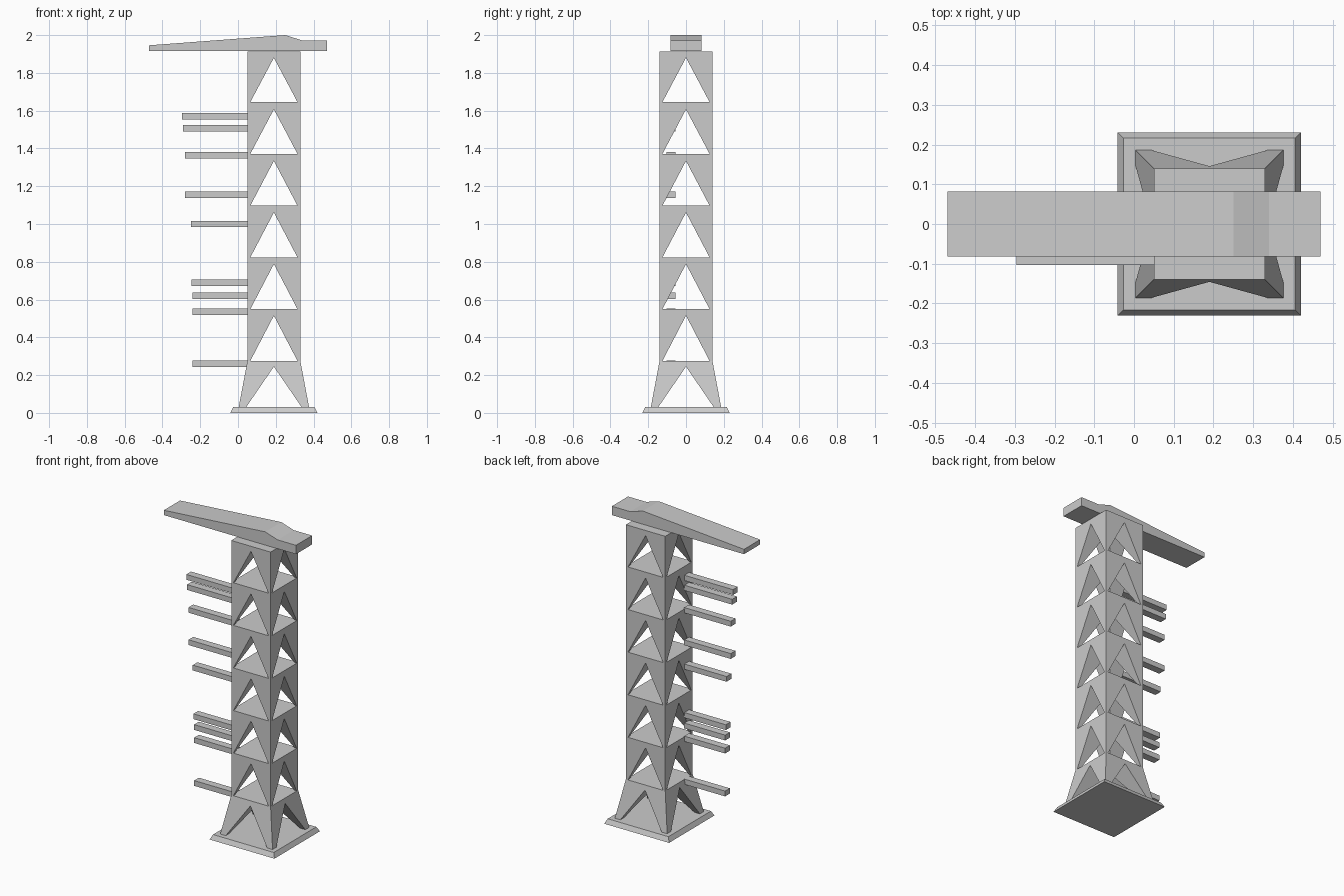
import bpy, bmesh
from mathutils import Vector

if "Cube" in bpy.data.objects:
    bpy.data.objects.remove(bpy.data.objects["Cube"])

CX = 0.19  # tower centre line


def make(name, bm):
    bmesh.ops.recalc_face_normals(bm, faces=bm.faces)
    me = bpy.data.meshes.new(name)
    bm.to_mesh(me)
    bm.free()
    ob = bpy.data.objects.new(name, me)
    bpy.context.collection.objects.link(ob)
    return ob


def prism(bm, pts, offset):
    """Solid from a planar outline pushed along an offset."""
    face = bm.faces.new([bm.verts.new(p) for p in pts])
    res = bmesh.ops.extrude_face_region(bm, geom=[face], use_keep_orig=True)
    verts = [v for v in res["geom"] if isinstance(v, bmesh.types.BMVert)]
    bmesh.ops.translate(bm, verts=verts, vec=Vector(offset))


def square_loft(name, sections):
    """Stack of square sections (half width, height) around the tower axis."""
    bm = bmesh.new()
    rings = [[bm.verts.new((CX + sx * h, sy * h, z))
              for sx, sy in ((-1, -1), (1, -1), (1, 1), (-1, 1))]
             for h, z in sections]
    for a, b in zip(rings, rings[1:]):
        for i in range(4):
            j = (i + 1) % 4
            bm.faces.new((a[i], a[j], b[j], b[i]))
    bm.faces.new(rings[0])
    bm.faces.new(rings[-1])
    return make(name, bm)


# Base plate with bevelled rim
square_loft("base_plate", [(0.231, 0), (0.216, 0.03)])

# Tower body with splayed foot
tower = square_loft("tower", [(0.187, 0.026), (0.14, 0.275), (0.14, 1.913)])

# Triangular openings: (half width, bottom, apex)
holes = [(0.154, 0.02, 0.245)]
holes += [(0.125, 0.275 + 0.274 * i, 0.515 + 0.273 * i) for i in range(6)]

# Cut the openings through the tower in both directions
for axis in "xy":
    bm = bmesh.new()
    for w, z0, z1 in holes:
        tri = ((-w, z0), (w, z0), (0, z1))
        if axis == "y":
            prism(bm, [(CX + u, -0.4, z) for u, z in tri], (0, 0.8, 0))
        else:
            prism(bm, [(CX - 0.4, u, z) for u, z in tri], (0.8, 0, 0))
    cutter = make("opening_cutter_" + axis, bm)
    cutter.hide_render = True
    mod = tower.modifiers.new("openings_" + axis, "BOOLEAN")
    mod.operation = "DIFFERENCE"
    mod.solver = "EXACT"
    mod.object = cutter
    bpy.context.view_layer.objects.active = tower
    bpy.ops.object.modifier_apply(modifier=mod.name)
    bpy.data.objects.remove(cutter)

# Top beam, tapering towards the long arm
bm = bmesh.new()
outline = [(-0.47, 1.915), (0.47, 1.915), (0.47, 1.972),
           (0.34, 1.972), (0.25, 2.0), (-0.47, 1.946)]
prism(bm, [(x, -0.082, z) for x, z in outline], (0, 0.164, 0))
make("top_beam", bm)

# Side bars: (outer end, centre height)
bars = [(-0.296, 1.571), (-0.29, 1.507), (-0.28, 1.363), (-0.28, 1.155),
        (-0.25, 1.0), (-0.245, 0.688), (-0.24, 0.62), (-0.24, 0.536), (-0.24, 0.26)]
for i, (x, z) in enumerate(bars):
    bm = bmesh.new()
    prism(bm, [(x, -0.103, z - 0.017), (x, -0.055, z - 0.017),
               (x, -0.055, z + 0.017), (x, -0.103, z + 0.017)], (0.051 - x, 0, 0))
    make(f"side_bar_{i + 1}", bm)
